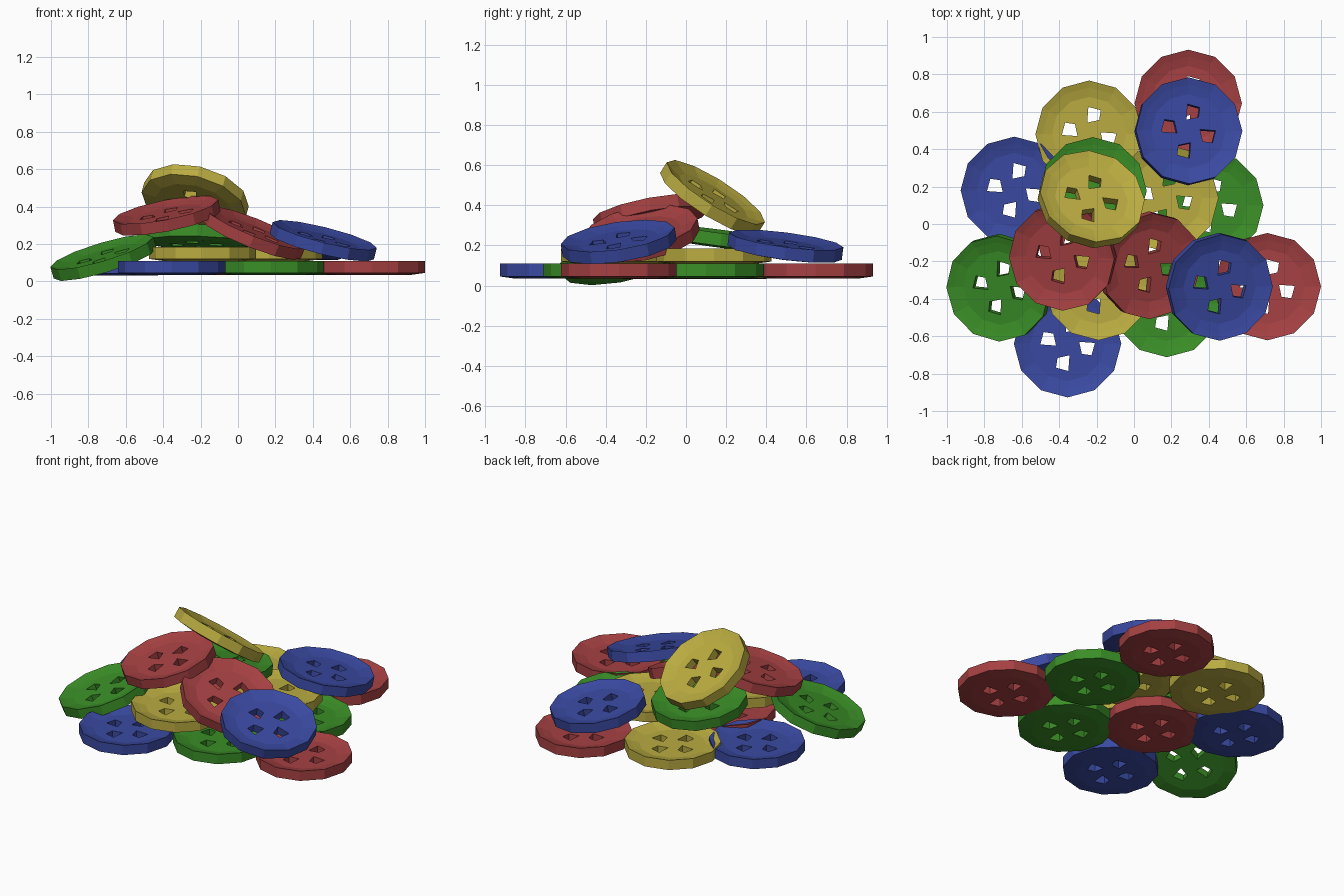
import bpy, bmesh, math
from mathutils import Vector, Matrix

if "Cube" in bpy.data.objects:
    bpy.data.objects.remove(bpy.data.objects["Cube"])

SIDES = 12
COLORS = {
    "red": (0.38, 0.052, 0.055, 1), "green": (0.042, 0.27, 0.02, 1),
    "blue": (0.042, 0.068, 0.36, 1), "yellow": (0.49, 0.41, 0.052, 1),
}
# radius / height profile of one button: floor, rim, wall, chamfered back
PROFILE = [(0.20, 0.012), (0.25, 0.024), (0.287, 0.036), (0.287, -0.028), (0.21, -0.039)]
HOLE = [(0.146, 0.004), (0.128, -0.062), (0.076, -0.054), (0.062, 0.010)]


def new_object(name, bm):
    bmesh.ops.recalc_face_normals(bm, faces=bm.faces[:])
    mesh = bpy.data.meshes.new(name)
    bm.to_mesh(mesh)
    bm.free()
    ob = bpy.data.objects.new(name, mesh)
    bpy.context.collection.objects.link(ob)
    return ob


def loft(bm, rings):
    loops = [[bm.verts.new(p) for p in ring] for ring in rings]
    for a, b in zip(loops, loops[1:]):
        n = len(a)
        for i in range(n):
            bm.faces.new((a[i], a[(i + 1) % n], b[(i + 1) % n], b[i]))
    bm.faces.new(loops[0])
    bm.faces.new(loops[-1])


# master button body
bm = bmesh.new()
steps = [2 * math.pi * i / SIDES for i in range(SIDES)]
loft(bm, [[(r * math.cos(a), r * math.sin(a), z) for a in steps] for r, z in PROFILE])
master = new_object("button_master", bm)

# four thread holes cut through the middle
bm = bmesh.new()
for k in range(4):
    rot = Matrix.Rotation(k * math.pi / 2, 3, 'Z')
    loft(bm, [[rot @ Vector((x, y, z)) for x, y in HOLE] for z in (-0.1, 0.1)])
cutter = new_object("hole_cutter", bm)
cutter.hide_render = True
mod = master.modifiers.new("holes", 'BOOLEAN')
mod.operation, mod.solver, mod.object = 'DIFFERENCE', 'EXACT', cutter
bpy.context.view_layer.update()
cut_mesh = bpy.data.meshes.new_from_object(
    master.evaluated_get(bpy.context.evaluated_depsgraph_get()))
bpy.data.objects.remove(master)
bpy.data.objects.remove(cutter)

# one mesh per colour
meshes = {}
for color, rgba in COLORS.items():
    mat = bpy.data.materials.new(color + "_plastic")
    mat.diffuse_color = rgba
    mat.use_nodes = True
    mat.node_tree.nodes["Principled BSDF"].inputs["Base Color"].default_value = mat.diffuse_color
    meshes[color] = cut_mesh.copy()
    meshes[color].materials.clear()
    meshes[color].materials.append(mat)


def button(name, color, loc, tilt=(0, 0)):
    """Place a button; tilt is the sideways lean of its upward normal."""
    ob = bpy.data.objects.new(name, meshes[color])
    bpy.context.collection.objects.link(ob)
    ob.location = loc
    ob.rotation_mode = 'QUATERNION'
    ob.rotation_quaternion = Vector((0, 0, 1)).rotation_difference(Vector((*tilt, 1)))


# flat bottom layer
Z1, Z2 = 0.073, 0.148
button("front_blue_button", "blue", (-0.355, -0.64, Z1))
button("right_red_button", "red", (0.713, -0.335, Z1))
button("right_green_button", "green", (0.405, 0.10, Z1))
button("back_red_button", "red", (0.29, 0.645, Z1))
button("front_green_button", "green", (0.175, -0.425, Z1))
button("left_blue_button", "blue", (-0.64, 0.18, Z1 - 0.002))
button("back_yellow_button", "yellow", (-0.24, 0.48, Z1))
button("centre_red_button", "red", (-0.228, -0.10, Z1 - 0.001))

# second layer
button("front_yellow_button", "yellow", (-0.19, -0.335, Z2))
button("right_yellow_button", "yellow", (0.165, 0.14, Z2))
button("upper_green_button", "green", (-0.22, 0.175, 0.233), (0.03, 0.13))

# leaning buttons
button("left_green_button", "green", (-0.718, -0.34, 0.123), (-0.30, -0.18))
button("left_red_button", "red", (-0.38, -0.175, 0.347), (-0.20, -0.19))
button("middle_red_button", "red", (0.08, -0.22, 0.255), (0.40, -0.18))
button("right_blue_button", "blue", (0.455, -0.335, 0.213), (0.25, -0.15))
button("back_blue_button", "blue", (0.29, 0.495, 0.192), (0.13, 0.13))
button("top_yellow_button", "yellow", (-0.23, 0.13, 0.435), (0.27, 0.63))
